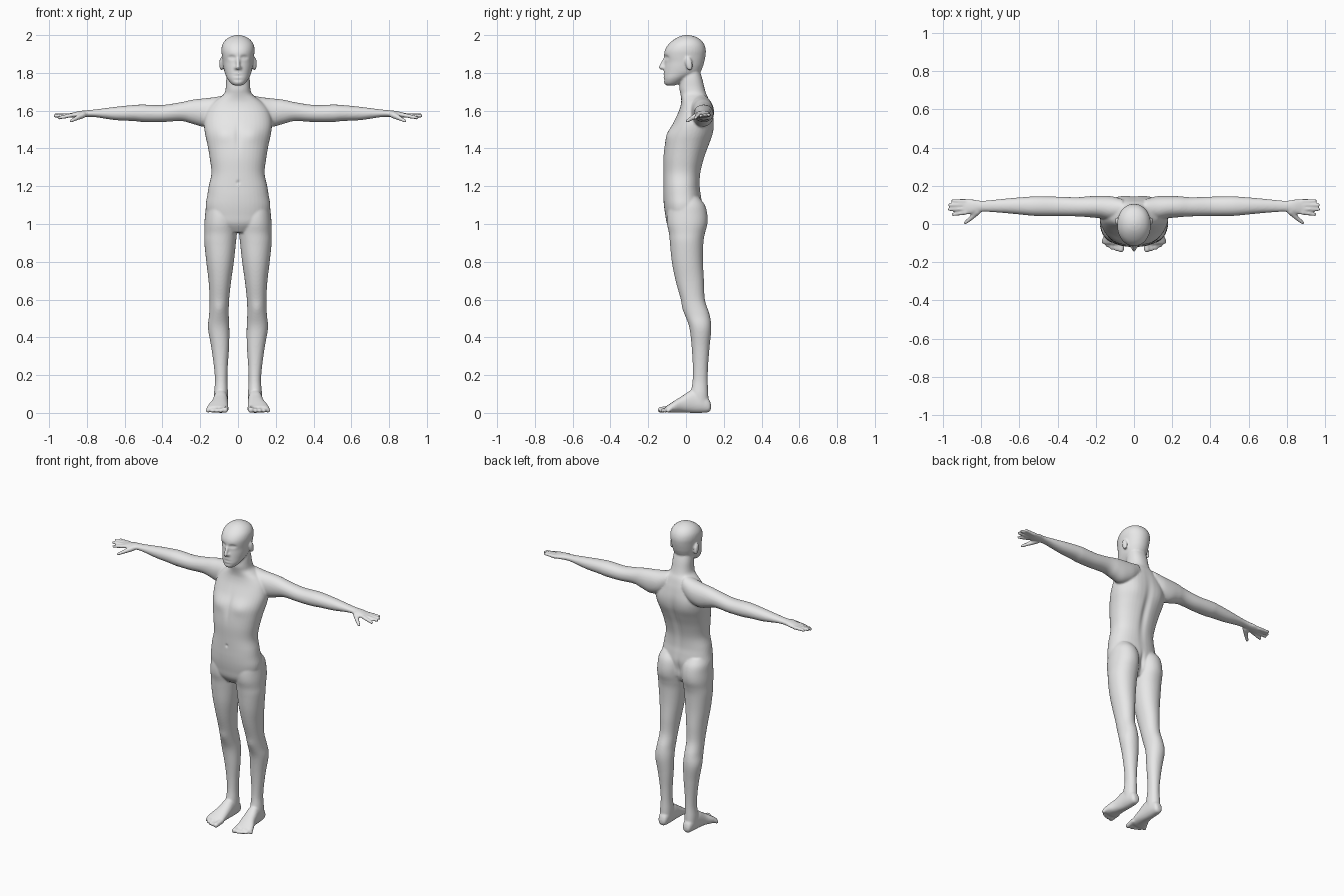
import bpy, bmesh, math
from mathutils import Vector, Matrix

SEG = 40


def loft(bm, axis, stations, power=2.25, steps=5):
    """Rounded sections along an axis; station = (t, a_min, a_max, b_min, b_max)."""
    pts = [Vector(s) for s in stations]
    pts = [pts[0]] + pts + [pts[-1]]
    smooth = []
    for i in range(1, len(pts) - 2):
        p0, p1, p2, p3 = pts[i - 1:i + 3]
        for k in range(steps):
            u = k / steps
            smooth.append(0.5 * (2 * p1 + (p2 - p0) * u + (2 * p0 - 5 * p1 + 4 * p2 - p3) * u * u
                                 + (3 * p1 - p0 - 3 * p2 + p3) * u ** 3))
    smooth.append(pts[-1])
    rings = []
    for t, a0, a1, b0, b1 in smooth:
        ring = []
        for k in range(SEG):
            ang = 2 * math.pi * k / SEG
            c, s = math.cos(ang), math.sin(ang)
            a = (a0 + a1) / 2 + (a1 - a0) / 2 * math.copysign(abs(c) ** (2 / power), c)
            b = (b0 + b1) / 2 + (b1 - b0) / 2 * math.copysign(abs(s) ** (2 / power), s)
            ring.append(bm.verts.new({'x': (t, a, b), 'y': (a, t, b), 'z': (a, b, t)}[axis]))
        rings.append(ring)
    for r0, r1 in zip(rings, rings[1:]):
        for k in range(SEG):
            j = (k + 1) % SEG
            bm.faces.new((r0[k], r0[j], r1[j], r1[k]))
    bm.faces.new(rings[0])
    bm.faces.new(rings[-1])


def ball(bm, centre, size, tilt=0.0):
    m = Matrix.Translation(centre) @ Matrix.Rotation(tilt, 4, 'X') @ Matrix.Diagonal((*size, 1))
    bmesh.ops.create_uvsphere(bm, u_segments=20, v_segments=12, radius=1, matrix=m)


def capsule(bm, p, q, r0, r1):
    p, q = Vector(p), Vector(q)
    ball(bm, p, (r0,) * 3)
    ball(bm, q, (r1,) * 3)
    turn = (q - p).to_track_quat('Z', 'Y').to_matrix().to_4x4()
    bmesh.ops.create_cone(bm, cap_ends=True, segments=20, radius1=r0, radius2=r1,
                          depth=(q - p).length, matrix=Matrix.Translation((p + q) / 2) @ turn)


bm = bmesh.new()

# ---- one side: leg, foot, toes, arm, hand, ear; then mirrored ----
loft(bm, 'z', [
    (1.14, .04, .15, -.07, .07), (1.10, .015, .168, -.09, .10), (1.05, .006, .174, -.10, .113),
    (1.00, .005, .178, -.10, .113), (.95, .006, .178, -.09, .10), (.90, .011, .178, -.085, .092),
    (.80, .022, .168, -.075, .09), (.70, .036, .156, -.055, .095), (.60, .047, .15, -.027, .10),
    (.52, .049, .153, -.005, .125), (.45, .046, .159, .018, .134), (.35, .047, .142, .03, .125),
    (.25, .054, .128, .036, .117), (.17, .056, .122, .035, .115), (.10, .053, .127, .025, .118),
    (.04, .055, .125, .03, .12)], 2.1)
loft(bm, 'y', [
    (.132, .075, .105, .02, .045), (.12, .062, .117, .004, .075), (.08, .055, .125, 0, .11),
    (.03, .053, .13, 0, .12), (-.02, .052, .14, .002, .09), (-.06, .052, .158, .002, .065),
    (-.09, .055, .165, .002, .045), (-.105, .06, .16, .008, .035)])
for i in range(5):
    r = .016 if i == 0 else .0115
    x = .068 + .022 * i + (.003 if i else 0)
    capsule(bm, (x - .004, -.08, .024), (x, -.134 + .0025 * i * i, r), r, r)
loft(bm, 'x', [
    (.06, .03, .13, 1.57, 1.685), (.12, .02, .145, 1.53, 1.672), (.18, .03, .148, 1.515, 1.665),
    (.24, .036, .145, 1.53, 1.658), (.30, .04, .14, 1.545, 1.645), (.40, .042, .143, 1.54, 1.63),
    (.50, .042, .145, 1.54, 1.632), (.55, .045, .143, 1.545, 1.63), (.65, .055, .135, 1.55, 1.62),
    (.75, .063, .125, 1.565, 1.607), (.80, .064, .122, 1.567, 1.602), (.84, .055, .128, 1.565, 1.598),
    (.88, .05, .13, 1.563, 1.588), (.90, .055, .127, 1.567, 1.583)], 2.1)
for y0, x1, y1, z1 in [(.06, .948, .05, 1.562), (.08, .968, .076, 1.572),
                       (.10, .967, .10, 1.577), (.12, .95, .122, 1.577)]:
    capsule(bm, (.88, y0, 1.576), (x1, y1, z1), .0115, .009)
capsule(bm, (.82, .066, 1.578), (.855, .03, 1.56), .018, .012)     # thumb
capsule(bm, (.855, .03, 1.56), (.885, .006, 1.545), .012, .009)
ball(bm, (.088, .016, 1.848), (.011, .019, .037), .2)              # ear
capsule(bm, (.008, -.12, 1.826), (.012, -.117, 1.826), .009, .009)  # nostril

half = bm.verts[:] + bm.edges[:] + bm.faces[:]
copy = bmesh.ops.duplicate(bm, geom=half)['geom']
for v in copy:
    if isinstance(v, bmesh.types.BMVert):
        v.co.x = -v.co.x

# ---- torso and neck ----
loft(bm, 'z', [(z, -w, w, f, b) for z, w, f, b in [
    (.955, .07, -.07, .05), (1.0, .15, -.10, .075), (1.05, .165, -.11, .08), (1.1, .171, -.117, .085),
    (1.15, .163, -.12, .08), (1.2, .155, -.12, .074), (1.27, .141, -.12, .078), (1.35, .15, -.12, .098),
    (1.42, .162, -.112, .123), (1.48, .175, -.095, .142), (1.54, .18, -.065, .147),
    (1.6, .165, -.037, .138), (1.64, .135, -.026, .127), (1.667, .10, -.026, .118),
    (1.69, .073, -.03, .107), (1.72, .065, -.035, .098), (1.77, .062, -.03, .086),
    (1.82, .055, -.02, .07)]])

# ---- head and nose ----
loft(bm, 'z', [(z, -w, w, f, b) for z, w, f, b in [
    (1.734, .022, -.105, -.06), (1.745, .038, -.115, -.03), (1.77, .057, -.119, .01),
    (1.80, .07, -.118, .07), (1.83, .077, -.115, .088), (1.86, .081, -.112, .097),
    (1.89, .085, -.116, .103), (1.92, .088, -.112, .105), (1.95, .083, -.094, .097),
    (1.975, .066, -.066, .078), (1.992, .04, -.036, .048), (2.0, .012, -.008, .018)]], 2.1)
capsule(bm, (0, -.110, 1.88), (0, -.133, 1.829), .008, .012)

bmesh.ops.recalc_face_normals(bm, faces=bm.faces)
mesh = bpy.data.meshes.new("body")
bm.to_mesh(mesh)
bm.free()
body = bpy.data.objects.new("body", mesh)
bpy.context.collection.objects.link(body)

# ---- fuse the parts into one smooth skin ----
fuse = body.modifiers.new("fuse", 'REMESH')
fuse.mode = 'VOXEL'
fuse.voxel_size = .006
relax = body.modifiers.new("relax", 'SMOOTH')
relax.factor = .5
relax.iterations = 4
skin = bpy.data.meshes.new_from_object(body.evaluated_get(bpy.context.evaluated_depsgraph_get()))
body.modifiers.clear()
body.data = skin
skin.name = "body"

# ---- soft sculpt strokes: centre, radius, push along y ----
strokes = [
    ((.033, -.11, 1.882), (.018, .04, .010), .012),    # eye socket
    ((.033, -.10, 1.881), (.010, .03, .006), -.005),   # eyeball
    ((0, -.12, 1.783), (.022, .03, .004), .005),       # mouth
    ((0, -.12, 1.763), (.025, .03, .006), .004),       # under the lip
    ((.075, -.09, 1.475), (.055, .06, .045), -.010),   # chest muscle
    ((0, -.09, 1.46), (.014, .06, .07), .006),         # breastbone
    ((0, -.12, 1.22), (.008, .03, .009), .006),        # navel
    ((0, .12, 1.36), (.022, .07, .17), -.012),         # spine
    ((.09, .13, 1.50), (.05, .06, .07), .006),         # shoulder blade
    ((0, .10, 1.03), (.012, .06, .06), -.012),         # seat cleft
    ((.10, -.02, .55), (.03, .04, .035), -.005),       # knee cap
]
for (cx, cy, cz), (rx, ry, rz), push in strokes:
    for x in {cx, -cx}:
        for v in skin.vertices:
            d = ((v.co.x - x) / rx) ** 2 + ((v.co.y - cy) / ry) ** 2 + ((v.co.z - cz) / rz) ** 2
            if d < 8:
                v.co.y += push * math.exp(-d)

# ---- colour and shading ----
grey = bpy.data.materials.new("light grey")
grey.diffuse_color = (.8, .8, .8, 1)
skin.materials.clear()
skin.materials.append(grey)
skin.polygons.foreach_set("material_index", [0] * len(skin.polygons))
skin.polygons.foreach_set("use_smooth", [True] * len(skin.polygons))
skin.update()
